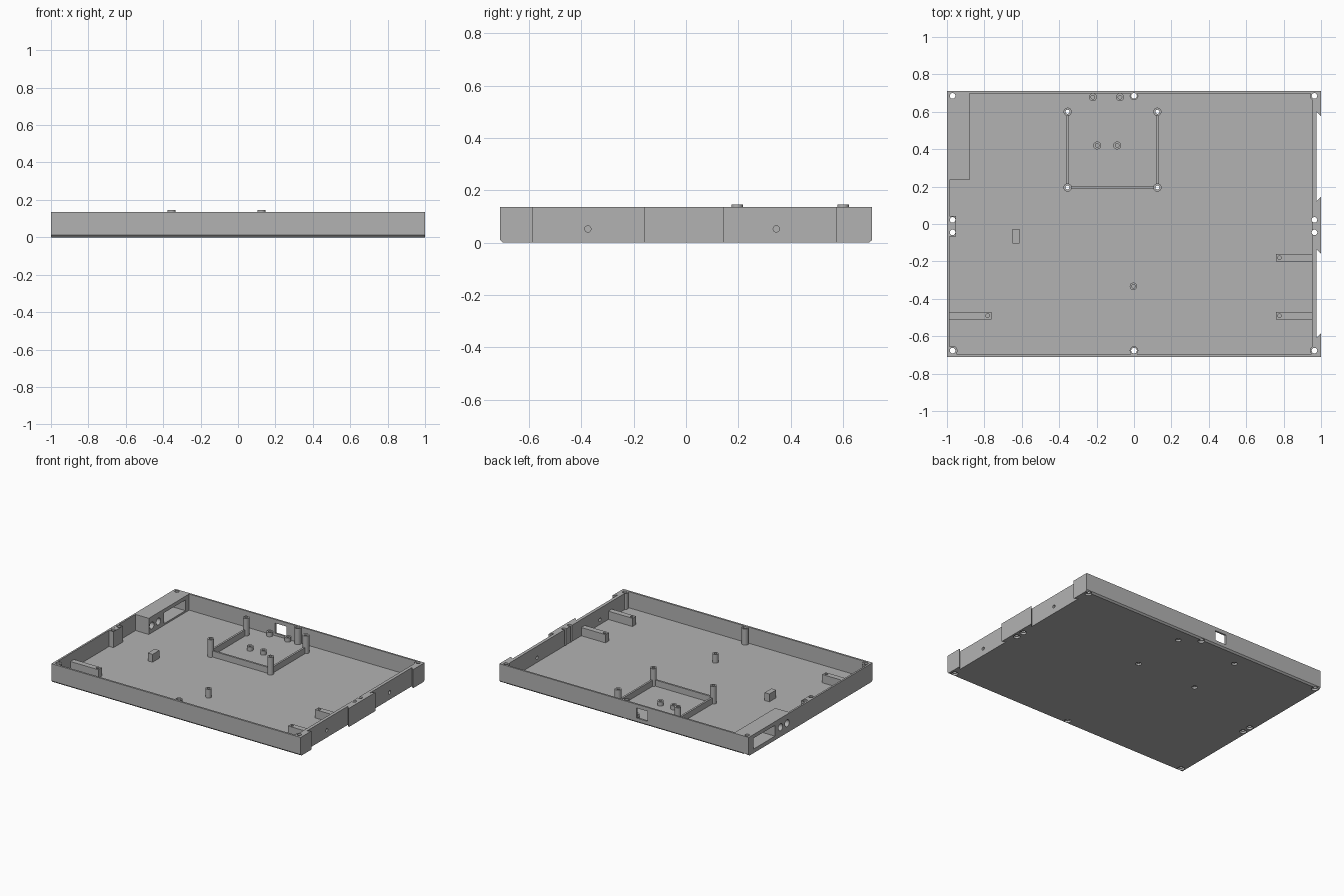
import bpy, bmesh, math
from mathutils import Matrix

cube = bpy.data.objects.get("Cube")
if cube:
    bpy.data.objects.remove(cube, do_unlink=True)

grey = bpy.data.materials.new("plain_grey")
grey.use_nodes = True
grey.diffuse_color = (0.45, 0.45, 0.45, 1)
grey.node_tree.nodes["Principled BSDF"].inputs["Base Color"].default_value = grey.diffuse_color

TOP, FLOOR, HX, HY = 0.135, 0.018, 1.0, 0.71
SIDES = 24


def finish(name, bm):
    bmesh.ops.recalc_face_normals(bm, faces=bm.faces)
    mesh = bpy.data.meshes.new(name)
    bm.to_mesh(mesh)
    bm.free()
    mesh.materials.append(grey)
    obj = bpy.data.objects.new(name, mesh)
    bpy.context.collection.objects.link(obj)
    return obj


def add_stack(bm, rings):
    """Join rings of equal point count into a closed solid."""
    loops = [[bm.verts.new(p) for p in ring] for ring in rings]
    n = len(loops[0])
    for low, high in zip(loops, loops[1:]):
        for i in range(n):
            j = (i + 1) % n
            bm.faces.new((low[i], low[j], high[j], high[i]))
    bm.faces.new(loops[0][::-1])
    bm.faces.new(loops[-1])
    return [v for loop in loops for v in loop]


def add_prism(bm, outline, z0, z1):
    return add_stack(bm, [[(x, y, z) for x, y in outline] for z in (z0, z1)])


def add_box(bm, x0, x1, y0, y1, z0, z1):
    return add_prism(bm, [(x0, y0), (x1, y0), (x1, y1), (x0, y1)], z0, z1)


def add_round(bm, x, y, profile):
    """Turned solid from (radius, height) pairs."""
    turns = [i * math.tau / SIDES for i in range(SIDES)]
    return add_stack(bm, [[(x + r * math.cos(a), y + r * math.sin(a), z) for a in turns]
                          for r, z in profile])


def add_cross_hole(bm, x0, x1, y, z, r):
    verts = add_round(bm, 0, 0, [(r, 0), (r, x1 - x0)])
    turn = Matrix.Translation((x0, y, z)) @ Matrix.Rotation(math.pi / 2, 4, 'Y')
    bmesh.ops.transform(bm, matrix=turn, verts=verts)


def box(name, *size):
    bm = bmesh.new()
    add_box(bm, *size)
    parts.append(finish(name, bm))


def post(name, x, y, r, top):
    bm = bmesh.new()
    add_round(bm, x, y, [(r, 0.006), (r, top)])
    parts.append(finish(name, bm))


parts = []

# Tray body with dovetailed recesses along one side
outline = [(-HX, -HY), (HX, -HY), (HX, -0.585), (0.975, -0.61), (0.975, -0.135),
           (HX, -0.16), (HX, 0.145), (0.975, 0.12), (0.975, 0.6), (HX, 0.575),
           (HX, HY), (-HX, HY)]
bm = bmesh.new()
add_prism(bm, outline, 0, TOP)
edges = [e for e in bm.edges
         if all(v.co.z < 0.001 and abs(v.co.y) > HY - 0.001 for v in e.verts)
         and abs(e.verts[0].co.x - e.verts[1].co.x) > 1]
bmesh.ops.bevel(bm, geom=edges, offset=0.011, segments=1, affect='EDGES')
tray = finish("tray_body", bm)
parts.append(tray)

# Cavity leaves thin walls and a solid corner block
bm = bmesh.new()
add_prism(bm, [(-0.987, -0.696), (0.952, -0.696), (0.952, 0.697), (-0.88, 0.697),
               (-0.88, 0.235), (-0.987, 0.235)], FLOOR, 0.3)
cavity = finish("cavity_cutter", bm)

# Openings in the side walls, corner block and back wall
bm = bmesh.new()
add_box(bm, -1.1, -0.8, 0.41, 0.655, 0.03, 0.108)
add_box(bm, -0.19, -0.1, 0.69, 0.8, 0.035, 0.108)
for y in (0.27, 0.345):
    add_cross_hole(bm, -1.1, -0.8, y, 0.07, 0.025)
for y in (-0.375, 0.345):
    add_cross_hole(bm, 0.9, 1.1, y, 0.052, 0.012)
openings = finish("opening_cutter", bm)

# Screw positions
corners = [(x, y) for x in (-0.97, 0.965) for y in (-0.677, 0.685)]
side_holes = [(x, y) for x in (-0.97, 0.965) for y in (-0.045, 0.022)]
middle = [(0, -0.677), (0, 0.685)]
frame = [(x, y) for x in (-0.355, 0.125) for y in (0.195, 0.6)]
standoffs = [(-0.22, 0.678), (-0.075, 0.678), (-0.197, 0.42), (-0.09, 0.42)]
arm_ends = [(-0.783, -0.49), (0.778, -0.49), (0.778, -0.18)]
lone_post = (-0.003, -0.333)

bm = bmesh.new()
for x, y in corners + side_holes + middle:
    add_round(bm, x, y, [(0.022, -0.1), (0.022, 0.014), (0.015, 0.014), (0.015, 0.3)])
for x, y in frame:
    add_round(bm, x, y, [(0.019, -0.1), (0.019, 0.014), (0.011, 0.014), (0.011, 0.3)])
for x, y in standoffs + arm_ends + [lone_post]:
    add_round(bm, x, y, [(0.01, 0.022), (0.01, 0.3)])
drills = finish("drill_cutter", bm)

# Bosses against the walls
for x, y in corners[:1]:
    post("corner_boss", x, y, 0.026, TOP - 0.001)
for x, y in corners[2:]:
    post("corner_boss", x, y, 0.024, TOP - 0.001)
for x, y in middle:
    post("wall_boss", x, y, 0.023, TOP - 0.001)
box("side_boss", -0.995, -0.952, -0.066, 0.044, 0.006, TOP - 0.001)

# Mounting frame: four tall posts and three low rails
for x, y in frame:
    post("frame_post", x, y, 0.022, 0.145)
for x in (-0.355, 0.125):
    box("frame_side_rail", x - 0.007, x + 0.007, 0.21, 0.585, 0.006, 0.062)
box("frame_front_rail", -0.34, 0.11, 0.188, 0.202, 0.006, 0.062)

# Short standoffs and the single post
for x, y in standoffs:
    post("standoff", x, y, 0.021, 0.048)
post("single_post", *lone_post, 0.02, 0.08)

# Support arms and small block
for x, y in arm_ends:
    wall = math.copysign(0.99 if x < 0 else 0.96, x)
    tip = x - math.copysign(0.02, x)
    box("support_arm", min(wall, tip), max(wall, tip), y - 0.02, y + 0.02, 0.006, 0.078)
box("small_block", -0.65, -0.612, -0.105, -0.027, 0.006, 0.075)

# Cut everything, then bake the result
def cut(obj, cutter):
    mod = obj.modifiers.new(cutter.name, 'BOOLEAN')
    mod.operation = 'DIFFERENCE'
    mod.solver = 'EXACT'
    mod.object = cutter


for cutter in (cavity, openings):
    cut(tray, cutter)
for obj in parts:
    cut(obj, drills)
bpy.context.view_layer.update()
graph = bpy.context.evaluated_depsgraph_get()
baked = [bpy.data.meshes.new_from_object(o.evaluated_get(graph)) for o in parts]
for obj, mesh in zip(parts, baked):
    obj.modifiers.clear()
    obj.data = mesh
for cutter in (cavity, openings, drills):
    bpy.data.objects.remove(cutter, do_unlink=True)

bpy.ops.object.select_all(action='DESELECT')
for obj in parts:
    obj.select_set(True)
bpy.context.view_layer.objects.active = tray
bpy.ops.object.shade_smooth_by_angle(angle=math.radians(30))
